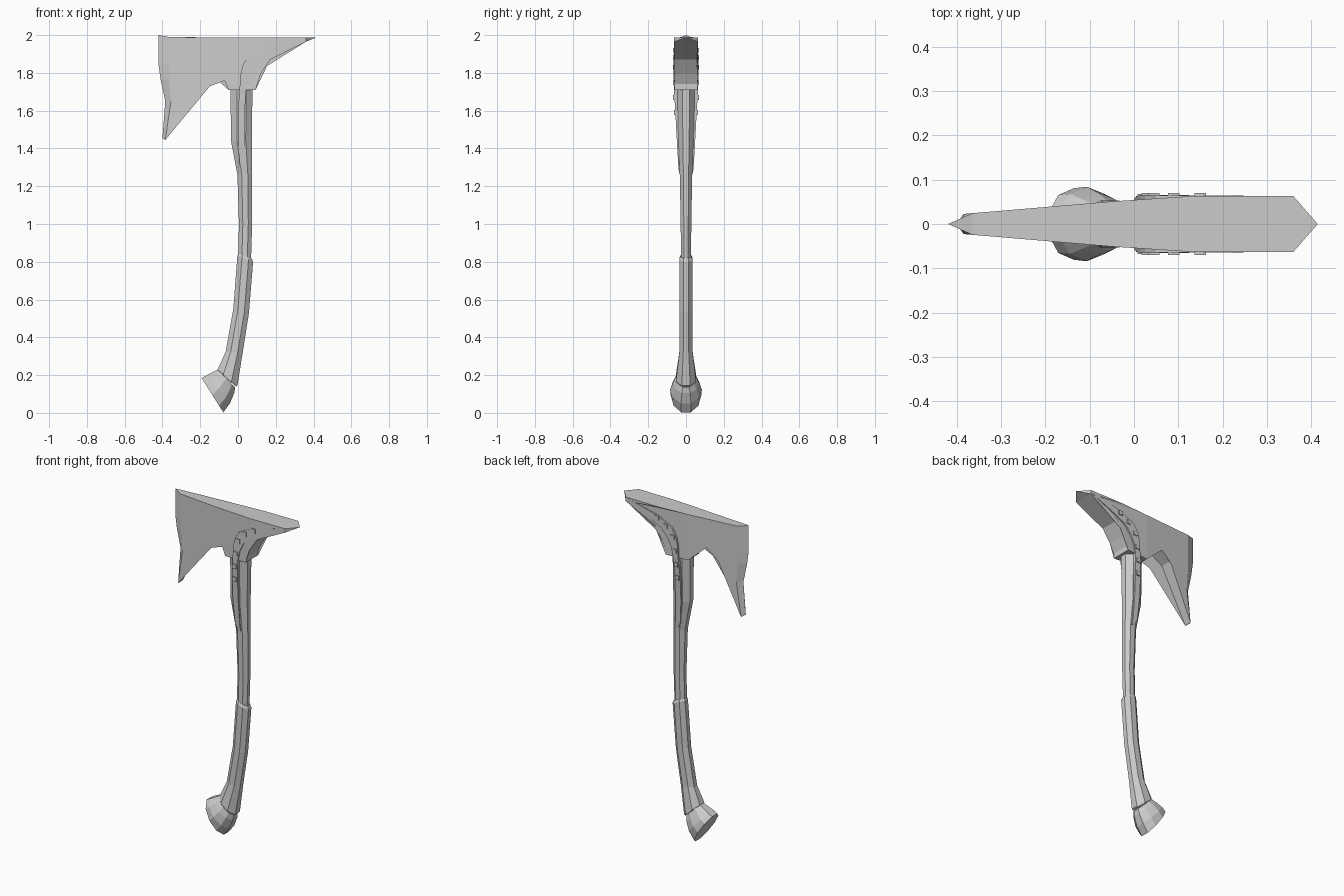
import bpy, bmesh, math


def finish(name, bm):
    bmesh.ops.recalc_face_normals(bm, faces=bm.faces)
    me = bpy.data.meshes.new(name)
    bm.to_mesh(me)
    bm.free()
    ob = bpy.data.objects.new(name, me)
    bpy.context.collection.objects.link(ob)
    return ob


def loft(name, n, rings):
    """Rings are (left x, left z, right x, right z, half depth); flat-sided n-gons."""
    bm = bmesh.new()
    k = 1 / math.cos(math.pi / n)
    loops = []
    for lx, lz, rx, rz, h in rings:
        loop = []
        for i in range(n):
            a = 2 * math.pi * (i + 0.5) / n
            c, s = math.cos(a) * k / 2, math.sin(a) * k
            loop.append(bm.verts.new(((lx + rx) / 2 + (rx - lx) * c, h * s,
                                      (lz + rz) / 2 + (rz - lz) * c)))
        loops.append(loop)
    for a, b in zip(loops, loops[1:]):
        for i in range(n):
            j = (i + 1) % n
            bm.faces.new((a[i], a[j], b[j], b[i]))
    bm.faces.new(loops[0])
    bm.faces.new(loops[-1])
    return finish(name, bm)


# Axe head: cutting edge, bevel line behind it, body outline, spike tip
edge = [(-0.42, 2.0), (-0.42, 1.84), (-0.41, 1.765), (-0.385, 1.65), (-0.40, 1.455)]
bevel = [(-0.365, 1.99), (-0.365, 1.84), (-0.365, 1.765), (-0.355, 1.65), (-0.385, 1.445)]
under = [(-0.23, 1.77), (-0.165, 1.815), (-0.13, 1.815), (-0.09, 1.80), (-0.055, 1.765),
         (-0.05, 1.71), (0.093, 1.71), (0.093, 1.74), (0.12, 1.795), (0.17, 1.87),
         (0.36, 1.965)]
top = [(0.36, 1.988), (0.13, 1.987), (-0.05, 1.987), (-0.17, 1.987)]


def half_width(x):
    if x < -0.05:
        return 0.024 + (x + 0.37) / 0.32 * 0.027
    return min(0.063, 0.051 + (x + 0.05) / 0.18 * 0.012)


bm = bmesh.new()
edge_v = [bm.verts.new((x, 0, z)) for x, z in edge]
tip = bm.verts.new((0.415, 0, 1.988))
body = bevel + under + top
sides = []
big = []
for s in (-1, 1):
    v = [bm.verts.new((x, s * half_width(x), z)) for x, z in body]
    sides.append(v)
    big.append(bm.faces.new(v))
    for i in range(4):
        bm.faces.new((edge_v[i], edge_v[i + 1], v[i + 1], v[i]))
f, b = sides
count, t = len(body), len(bevel) + len(under)
for i in range(4, count):
    if i != t - 1:
        j = (i + 1) % count
        bm.faces.new((f[i], f[j], b[j], b[i]))
bm.faces.new((edge_v[0], f[0], b[0]))
bm.faces.new((edge_v[4], f[4], b[4]))
bm.faces.new((tip, f[t], b[t]))
bm.faces.new((tip, f[t - 1], b[t - 1]))
for v in sides:
    bm.faces.new((tip, v[t], v[t - 1]))
bmesh.ops.triangulate(bm, faces=big)
finish("axe_head", bm)

# Upper shaft
loft("shaft", 8, [(-0.04, 1.74, 0.077, 1.74, 0.047), (-0.037, 1.44, 0.073, 1.44, 0.04),
                  (-0.003, 1.26, 0.075, 1.26, 0.033), (0.005, 1.0, 0.075, 1.0, 0.028),
                  (0.0, 0.8, 0.068, 0.78, 0.027)])

# Wrapped grip with a slanted lower end
loft("grip", 8, [(0.005, 0.845, 0.073, 0.817, 0.028), (-0.003, 0.835, 0.08, 0.80, 0.034),
                 (-0.025, 0.55, 0.058, 0.53, 0.034), (-0.065, 0.325, 0.025, 0.32, 0.035),
                 (-0.108, 0.23, -0.003, 0.145, 0.053), (-0.10, 0.215, -0.01, 0.14, 0.05)])

# Flared pommel
loft("pommel", 10, [(-0.105, 0.23, -0.015, 0.135, 0.05), (-0.14, 0.212, -0.02, 0.105, 0.066),
                    (-0.17, 0.197, -0.043, 0.05, 0.08), (-0.193, 0.185, -0.078, 0.003, 0.077)])

# Reinforcing strap running through shaft and head
loft("strap", 4, [(0.025, 1.275, 0.045, 1.27, 0.037), (0.01, 1.31, 0.04, 1.31, 0.041),
                  (0.0, 1.45, 0.036, 1.45, 0.049), (0.0, 1.6, 0.036, 1.6, 0.057),
                  (0.008, 1.71, 0.043, 1.71, 0.064), (0.013, 1.79, 0.055, 1.77, 0.065),
                  (0.025, 1.84, 0.08, 1.82, 0.065), (0.05, 1.885, 0.12, 1.865, 0.065),
                  (0.15, 1.935, 0.19, 1.9, 0.064), (0.34, 1.982, 0.345, 1.968, 0.0635)])

# Square rivets passing through to both faces
for x, z, h in [(0.018, 1.59, 0.063), (0.021, 1.67, 0.068), (0.03, 1.75, 0.070),
                (0.045, 1.83, 0.070), (0.09, 1.885, 0.070), (0.15, 1.92, 0.070)]:
    loft("rivet", 4, [(x - 0.013, z + 0.013, x + 0.013, z + 0.013, h),
                      (x - 0.013, z - 0.013, x + 0.013, z - 0.013, h)])
